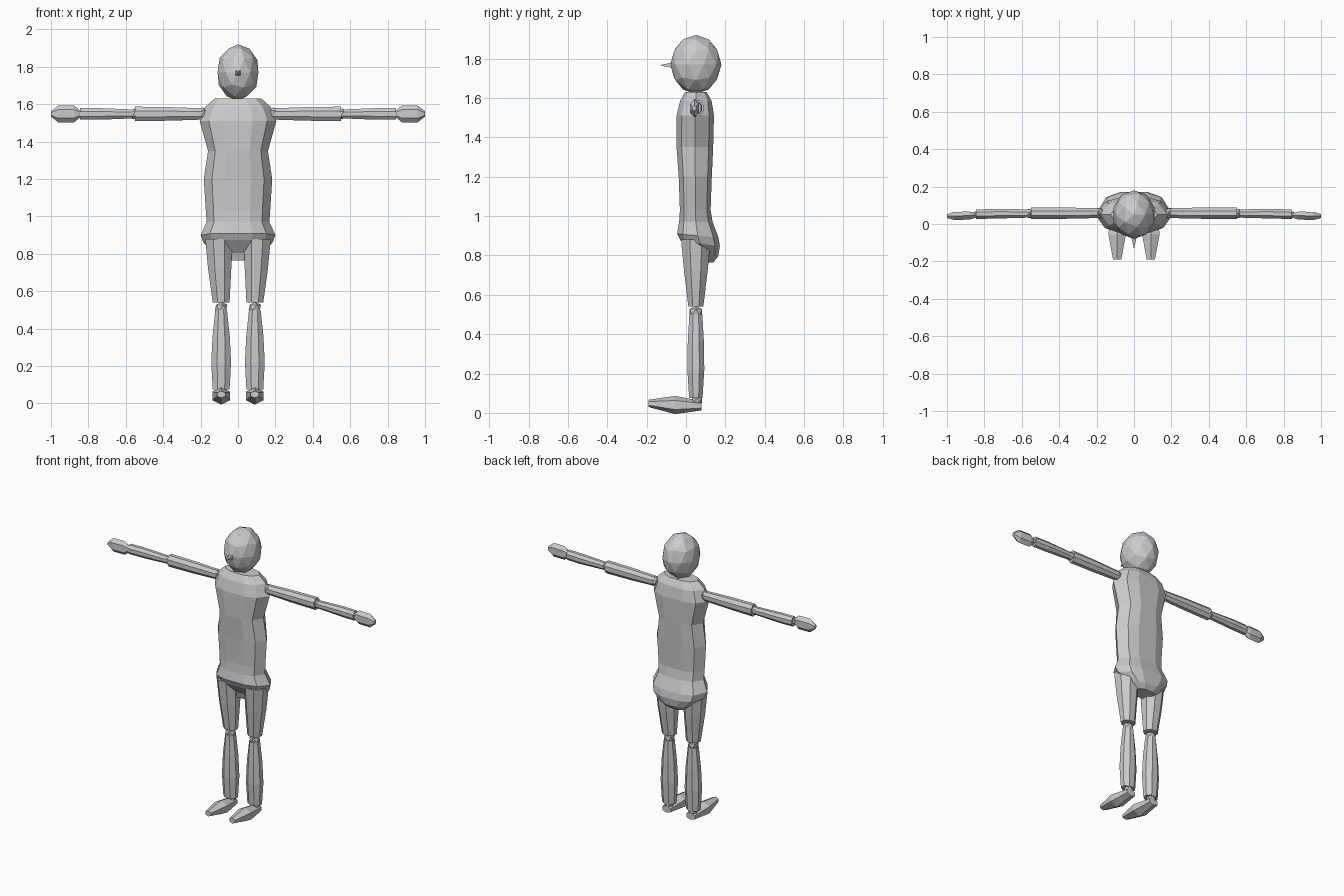
import bpy, bmesh, math
from mathutils import Vector, Matrix

if "Cube" in bpy.data.objects:
    bpy.data.objects.remove(bpy.data.objects["Cube"])

grey = bpy.data.materials.new("plain grey")
grey.diffuse_color = (0.6, 0.6, 0.62, 1)
grey.use_nodes = True
grey.node_tree.nodes["Principled BSDF"].inputs["Base Color"].default_value = grey.diffuse_color


def finish(name, bm):
    bmesh.ops.recalc_face_normals(bm, faces=bm.faces)
    me = bpy.data.meshes.new(name)
    bm.to_mesh(me)
    bm.free()
    me.materials.append(grey)
    ob = bpy.data.objects.new(name, me)
    bpy.context.collection.objects.link(ob)
    return ob


def loft(name, rings):
    """Skin a list of closed point rings and cap both ends."""
    bm = bmesh.new()
    rows = [[bm.verts.new(p) for p in r] for r in rings]
    n = len(rows[0])
    for a, b in zip(rows, rows[1:]):
        for i in range(n):
            j = (i + 1) % n
            bm.faces.new((a[i], a[j], b[j], b[i]))
    bm.faces.new(rows[0])
    bm.faces.new(rows[-1])
    return finish(name, bm)


def ring(centre, u, v, n=8):
    """Flat-sided n-gon spanned by the half-extent vectors u and v."""
    k = 1 / math.cos(math.pi / n)
    c, u, v = Vector(centre), Vector(u), Vector(v)
    return [c + u * k * math.cos((i + .5) * math.tau / n)
            + v * k * math.sin((i + .5) * math.tau / n) for i in range(n)]


def ball(name, centre, radii, sub):
    bm = bmesh.new()
    bmesh.ops.create_icosphere(bm, subdivisions=sub, radius=1,
                               matrix=Matrix.Translation(centre) @ Matrix.Diagonal((*radii, 1)))
    return finish(name, bm)


# Head and nose
ball("head", (0, .05, 1.77), (.115, .13, .15), 2)
loft("nose", [ring((0, y, 1.766), (r, 0, 0), (0, 0, r), 4)
              for y, r in ((-.05, .014), (-.07, .014), (-.13, .001))])

# Torso: ten-sided sections (z, y centre, half width, half depth, backward tilt)
half = [(.38, -1), (.76, -.72), (1, .0), (.76, .75), (.38, 1)]
section = half + [(-a, b) for a, b in reversed(half)]
torso = [(1.63, .05, .125, .055, 0), (1.585, .05, .175, .08, 0),
         (1.51, .047, .205, .095, 0), (1.35, .045, .16, .093, 0),
         (1.20, .047, .183, .084, 0), (1.03, .047, .172, .078, 0),
         (.97, .05, .168, .085, 0), (.90, .06, .20, .105, .01),
         (.86, .072, .185, .10, .015), (.80, .095, .12, .068, .005),
         (.765, .09, .075, .05, 0)]
loft("torso", [[(a * w, yc + b * d, z - b * t) for a, b in section]
               for z, yc, w, d, t in torso])

for side, s in (("right", 1), ("left", -1)):
    # Legs: (z, x, half width, half depth)
    for part, rows in (
            ("thigh", ((.88, .103, .072, .075), (.72, .098, .062, .06), (.54, .09, .045, .038))),
            ("shin", ((.50, .09, .031, .033), (.36, .09, .046, .041),
                      (.22, .09, .053, .043), (.075, .09, .045, .034)))):
        loft(side + "_" + part, [ring((s * x, .05, z), (a, 0, 0), (0, b, 0))
                                 for z, x, a, b in rows])
    ball(side + "_knee", (s * .09, .05, .513), (.037, .037, .032), 1)
    ball(side + "_ankle", (s * .09, .055, .065), (.033, .03, .03), 1)

    # Foot: (y, z, half width, half height)
    loft(side + "_foot", [ring((s * .09, y, z), (a, 0, 0), (0, 0, b), 6)
                          for y, z, a, b in ((-.19, .048, .022, .016), (-.055, .04, .047, .04),
                                             (.08, .036, .032, .02))])

    # Arms: (x, y, half height, half depth)
    for part, rows in (
            ("upper_arm", ((.185, .058, .03, .026), (.36, .058, .036, .03), (.55, .058, .039, .03))),
            ("forearm", ((.565, .056, .024, .022), (.74, .055, .031, .026), (.845, .052, .031, .025))),
            ("hand", ((.84, .045, .013, .01), (.878, .045, .04, .021),
                      (.96, .043, .04, .022), (1.0, .042, .012, .01)))):
        n = 6 if part == "hand" else 8
        loft(side + "_" + part, [ring((s * x, y, 1.548), (0, b, 0), (0, 0, a), n)
                                 for x, y, a, b in rows])
    ball(side + "_shoulder", (s * .188, .058, 1.55), (.03, .032, .034), 1)
    ball(side + "_elbow", (s * .557, .057, 1.548), (.026, .028, .03), 1)
    ball(side + "_wrist", (s * .845, .05, 1.548), (.02, .02, .02), 1)
